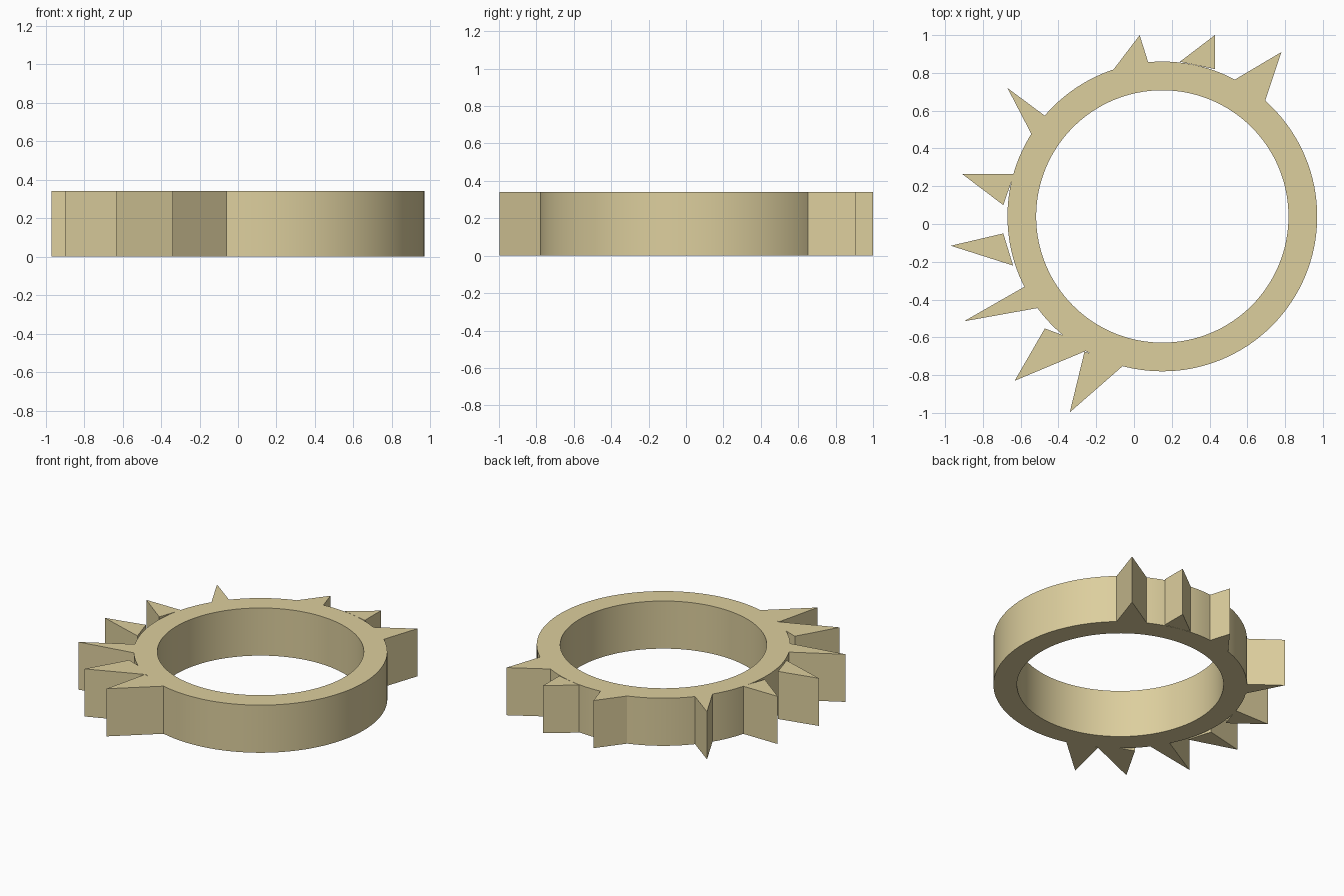
import bpy, bmesh, math

if "Cube" in bpy.data.objects:
    bpy.data.objects.remove(bpy.data.objects["Cube"])

HEIGHT = 0.34
CX, CY = 0.15, 0.04


def make_object(name, bm):
    bmesh.ops.recalc_face_normals(bm, faces=bm.faces)
    mesh = bpy.data.meshes.new(name)
    bm.to_mesh(mesh)
    bm.free()
    mesh.materials.append(sand)
    obj = bpy.data.objects.new(name, mesh)
    bpy.context.collection.objects.link(obj)
    return obj


def extrude_up(bm, faces):
    res = bmesh.ops.extrude_face_region(bm, geom=faces, use_keep_orig=True)
    verts = [g for g in res["geom"] if isinstance(g, bmesh.types.BMVert)]
    bmesh.ops.translate(bm, verts=verts, vec=(0, 0, HEIGHT))


def ring(name, outer, inner, n=128):
    bm = bmesh.new()
    loops = []
    for r in (outer, inner):
        loops.append([bm.verts.new((CX + r * math.cos(2 * math.pi * i / n),
                                    CY + r * math.sin(2 * math.pi * i / n), 0))
                      for i in range(n)])
    o, c = loops
    faces = [bm.faces.new((o[i], o[(i + 1) % n], c[(i + 1) % n], c[i])) for i in range(n)]
    extrude_up(bm, faces)
    return make_object(name, bm)


def spike(name, points):
    bm = bmesh.new()
    face = bm.faces.new([bm.verts.new((x, y, 0)) for x, y in points])
    extrude_up(bm, [face])
    return make_object(name, bm)


sand = bpy.data.materials.new("sand")
sand.diffuse_color = (0.72, 0.62, 0.34, 1)
sand.use_nodes = True
sand.node_tree.nodes["Principled BSDF"].inputs["Base Color"].default_value = sand.diffuse_color

# Round band
band = ring("spiked_band", 0.82, 0.668)

# Triangular spikes: tip, then the two base corners
spikes = [
    [(0.03, 1.0), (-0.113, 0.812), (0.077, 0.85)],
    [(0.428, 1.0), (0.243, 0.859), (0.428, 0.82)],
    [(0.78, 0.91), (0.53, 0.762), (0.692, 0.645)],
    [(-0.67, 0.72), (-0.468, 0.57), (-0.54, 0.47)],
    [(-0.91, 0.265), (-0.692, 0.1), (-0.635, 0.265)],
    [(-0.97, -0.115), (-0.692, -0.05), (-0.64, -0.22)],
    [(-0.9, -0.515), (-0.58, -0.332), (-0.505, -0.444)],
    [(-0.632, -0.83), (-0.472, -0.553), (-0.207, -0.652)],
    [(-0.34, -0.997), (-0.262, -0.675), (-0.055, -0.748)],
]
objs = [spike(f"spike_{i + 1}", p) for i, p in enumerate(spikes)]

# Merge the touching spikes into the band; the sixth one stands free
for obj in objs:
    if obj.name == "spike_6":
        continue
    mod = band.modifiers.new("join", 'BOOLEAN')
    mod.operation = 'UNION'
    mod.solver = 'EXACT'
    mod.object = obj
    bpy.context.view_layer.objects.active = band
    bpy.ops.object.modifier_apply(modifier=mod.name)
    bpy.data.objects.remove(obj)

# Smooth round walls, crisp spikes
bpy.ops.object.select_all(action='DESELECT')
band.select_set(True)
bpy.context.view_layer.objects.active = band
bpy.ops.object.shade_smooth_by_angle(angle=math.radians(20))
